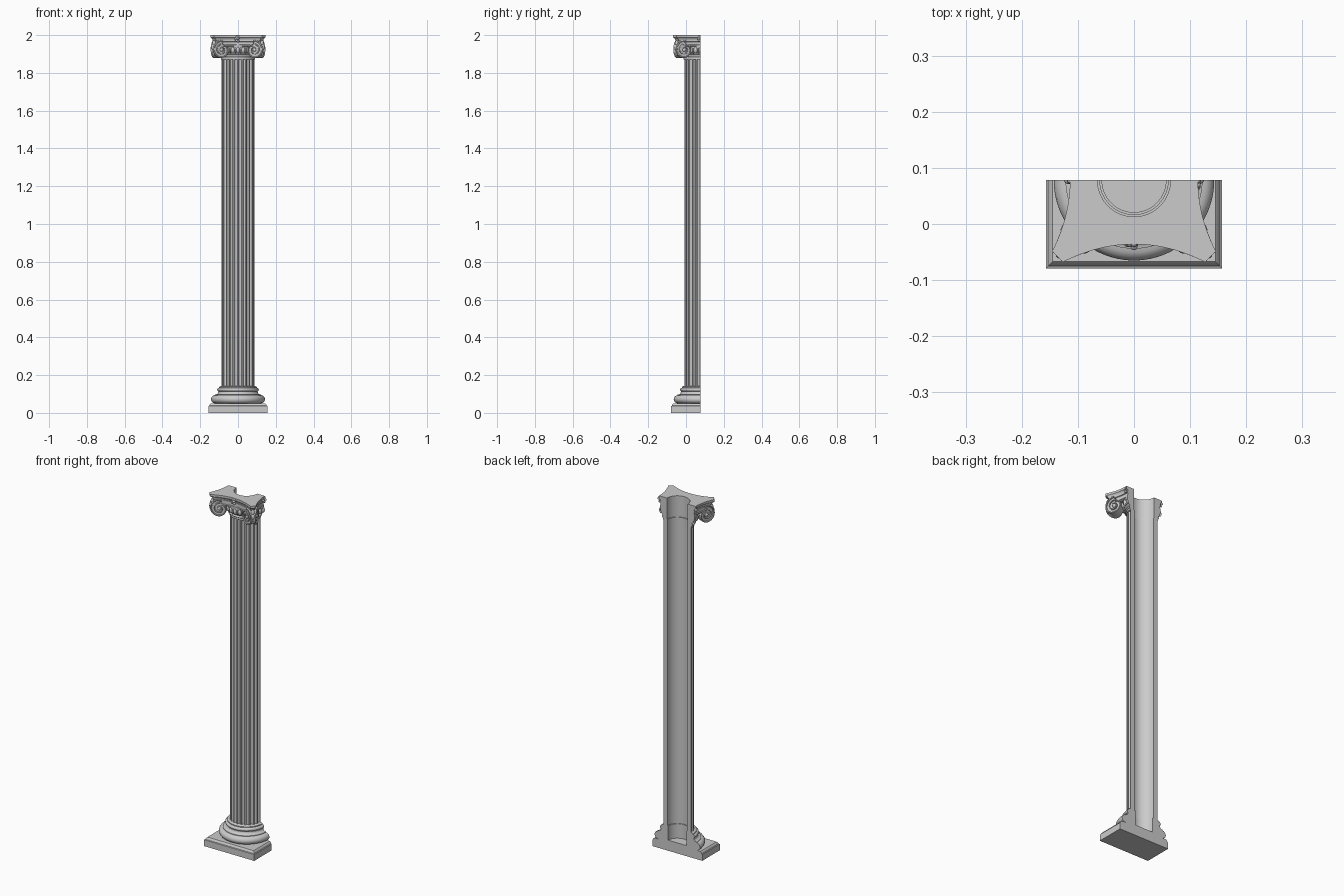
import bpy, bmesh
from math import pi, sin, cos, radians
from mathutils import Matrix, Vector

if "Cube" in bpy.data.objects:
    bpy.data.objects.remove(bpy.data.objects["Cube"])

CY = 0.078  # y of the column axis, which is also the flat cut plane at the back


def finish(name, bm, clip=False):
    if clip:
        bmesh.ops.bisect_plane(bm, geom=bm.verts[:] + bm.edges[:] + bm.faces[:],
                               plane_co=(0, CY, 0), plane_no=(0, 1, 0), clear_outer=True)
    bmesh.ops.recalc_face_normals(bm, faces=bm.faces[:])
    me = bpy.data.meshes.new(name)
    bm.to_mesh(me)
    bm.free()
    ob = bpy.data.objects.new(name, me)
    bpy.context.collection.objects.link(ob)
    return ob


def add_loft(bm, rings):
    """Skin closed rings of equal length and cap both ends."""
    vs = [[bm.verts.new(p) for p in r] for r in rings]
    n = len(vs[0])
    for a, b in zip(vs, vs[1:]):
        for i in range(n):
            j = (i + 1) % n
            bm.faces.new((a[i], a[j], b[j], b[i]))
    bm.faces.new(vs[0])
    bm.faces.new(vs[-1])


def loft(name, rings):
    bm = bmesh.new()
    add_loft(bm, rings)
    bmesh.ops.remove_doubles(bm, verts=bm.verts[:], dist=1e-6)
    return finish(name, bm)


def half_turn(name, profile, steps=48):
    """Revolve a closed (radius, z) profile through the front half circle."""
    angles = [pi + pi * i / steps for i in range(steps + 1)]
    return loft(name, [[(r * cos(a), CY + r * sin(a), z) for r, z in profile] for a in angles])


def arc(r, steps=32):
    """Inner bore arc from right to left."""
    return [(r * cos(a), CY + r * sin(a)) for a in (2 * pi - pi * i / steps for i in range(steps + 1))]


def bulge(r, z, rr, rz, steps=8):
    """Half-round moulding, listed from top to bottom."""
    return [(r + rr * cos(a), z + rz * sin(a)) for a in (pi / 2 - pi * i / steps for i in range(steps + 1))]


# Square plinth with a sloped top edge
def plinth_ring(inset, z):
    w = 0.157 - inset
    return [(-w, CY, z), (-w, CY - w, z), (w, CY - w, z), (w, CY, z)]


loft("plinth", [plinth_ring(*p) for p in
                [(0, 0), (0, 0.036), (0.004, 0.038), (0.006, 0.044), (0.012, 0.050)]])

# Round base mouldings with a hollow socket
half_turn("base_mouldings", [(0, 0.045), (0, 0.06), (0.057, 0.06), (0.057, 0.142), (0.092, 0.142),
                             (0.100, 0.138), (0.100, 0.133)]
          + bulge(0.098, 0.123, 0.012, 0.010)
          + [(0.105, 0.113), (0.105, 0.110), (0.107, 0.104), (0.112, 0.099), (0.122, 0.097), (0.122, 0.094)]
          + bulge(0.120, 0.072, 0.023, 0.022) + [(0.120, 0.045)])

# Fluted hollow shaft
flutes = 12
outer = []
for k in range(flutes):
    a0 = pi + pi * k / flutes
    outer.append((0.087, a0))
    for i in range(9):
        t = i / 8
        outer.append((0.087 - 0.009 * sin(pi * t) ** 0.7, a0 + pi / flutes * (0.13 + 0.74 * t)))
outer.append((0.087, 2 * pi))
section = [(r * cos(a), CY + r * sin(a)) for r, a in outer] + arc(0.061)
loft("fluted_shaft", [[(x, y, z) for x, y in section] for z in (0.14, 1.88)])

# Capital bell: neck ring, echinus and core
half_turn("capital_bell", [(0.065, 1.875), (0.065, 1.98), (0.100, 1.98), (0.108, 1.945), (0.108, 1.936),
                           (0.106, 1.920), (0.100, 1.905), (0.092, 1.897)]
          + bulge(0.090, 1.889, 0.007, 0.006) + [(0.090, 1.880), (0.090, 1.872), (0.065, 1.872)])


# Abacus slabs with concave sides and clipped corners
def edge(x):
    return 0.114 + 0.032 * (x / 0.127) ** 2


def concave_outline(w, s, z, n=12):
    xs = [w * i / n for i in range(n + 1)]
    left = [(-edge(x), x) for x in xs]
    front = [(x, edge(x)) for x in [-x for x in xs[::-1]] + xs[1:]]
    right = [(edge(x), x) for x in xs[::-1]]
    return [(x * s, CY - v * s, z) for x, v in left + front + right] + [(x, y, z) for x, y in arc(0.065)]


loft("abacus", [concave_outline(0.127, s, z) for s, z in
                [(0.92, 1.970), (0.93, 1.978), (0.96, 1.984), (0.98, 1.986), (1.0, 1.988), (1.0, 2.0)]])
loft("volute_band", [concave_outline(0.085, s, z) for s, z in
                     [(0.90, 1.940), (0.95, 1.943), (0.95, 1.948), (0.92, 1.950),
                      (0.92, 1.964), (0.96, 1.966), (0.96, 1.973)]])

# Corner volutes: spiral body, raised spiral fillet and eye, reflected to four places
TILT = radians(22)


def local(u, h, d):
    return (0.085 + u * cos(TILT) + d * sin(TILT), -0.050 - u * sin(TILT) + d * cos(TILT), 1.922 + h)


def radius(t):
    return 0.052 - 0.003 * t


def volute(name, swap, side):
    bm = bmesh.new()
    turn = [2 * pi * i / 48 for i in range(48)]
    add_loft(bm, [[local(radius(t) * sin(t), radius(t) * cos(t), d) for t in turn] for d in (0.007, 0.05)])
    bmesh.ops.bisect_plane(bm, geom=bm.verts[:] + bm.edges[:] + bm.faces[:], plane_co=(0, CY, 0),
                           plane_no=(1, 1, 0), clear_outer=True)
    rings = []
    for i in range(105):
        t = 4.2 * pi * i / 104
        r, w = radius(t), 0.007 - 0.003 * i / 104
        rings.append([local(q * sin(t), q * cos(t), d) for q, d in
                      ((r, 0.009), (r, 0.001), (r - 0.3 * w, 0), (r - 0.7 * w, 0), (r - w, 0.002), (r - w, 0.009))])
    add_loft(bm, rings)
    eye = Matrix.Translation(local(0, 0, 0.006)) @ Matrix.Rotation(-TILT, 4, 'Z') @ Matrix.Diagonal((1, 0.8, 1, 1))
    bmesh.ops.create_uvsphere(bm, u_segments=16, v_segments=10, radius=0.010, matrix=eye)
    for v in bm.verts:
        x, y, z = v.co
        if swap:
            x, y = CY - y, CY - x
        v.co = (x * side, y, z)
    finish(name, bm, True)


for side, label in ((1, "right"), (-1, "left")):
    volute("front_volute_" + label, False, side)
    volute("side_volute_" + label, True, side)


def blob(bm, loc, scale, angle):
    """Ellipsoid whose first axis points outward along the given angle."""
    m = Matrix.Translation(Vector(loc)) @ Matrix.Rotation(angle, 4, 'Z') @ Matrix.Diagonal((*scale, 1))
    bmesh.ops.create_uvsphere(bm, u_segments=14, v_segments=10, radius=1, matrix=m)


def polar(r, a, z):
    return (r * cos(a), CY + r * sin(a), z)


# Egg and dart ring around the echinus
bm = bmesh.new()
for k in range(13):
    a = pi + pi * k / 12
    blob(bm, polar(0.104, a, 1.921), (0.010, 0.010, 0.017), a)
    if k < 12:
        b = a + pi / 24
        blob(bm, polar(0.104, b, 1.919), (0.007, 0.0025, 0.018), b)
finish("egg_and_dart", bm, True)

# Small flowers at the middle of each abacus side
bm = bmesh.new()
for a in (pi, 1.5 * pi, 2 * pi):
    blob(bm, polar(0.115, a, 1.982), (0.010, 0.007, 0.007), a)
    for k in range(5):
        p = pi * (k + 2) / 4
        tangent = Vector((-sin(a), cos(a), 0)) * 0.011 * cos(p)
        blob(bm, Vector(polar(0.112, a, 1.980 + 0.012 * sin(p))) + tangent, (0.007, 0.007, 0.007), a)
finish("abacus_flowers", bm, True)

# Hanging leaves on the two front corners
bm = bmesh.new()
for a in (1.25 * pi, 1.75 * pi):
    for r, z, h in ((0.180, 1.957, 0.016), (0.186, 1.935, 0.015), (0.180, 1.908, 0.016)):
        blob(bm, polar(r, a, z), (0.008, 0.010, h), a)
finish("corner_leaves", bm, True)

# Smooth curved surfaces, keep crisp edges
bpy.ops.object.select_all(action='SELECT')
bpy.context.view_layer.objects.active = bpy.context.selected_objects[0]
bpy.ops.object.shade_smooth_by_angle(angle=radians(35))
